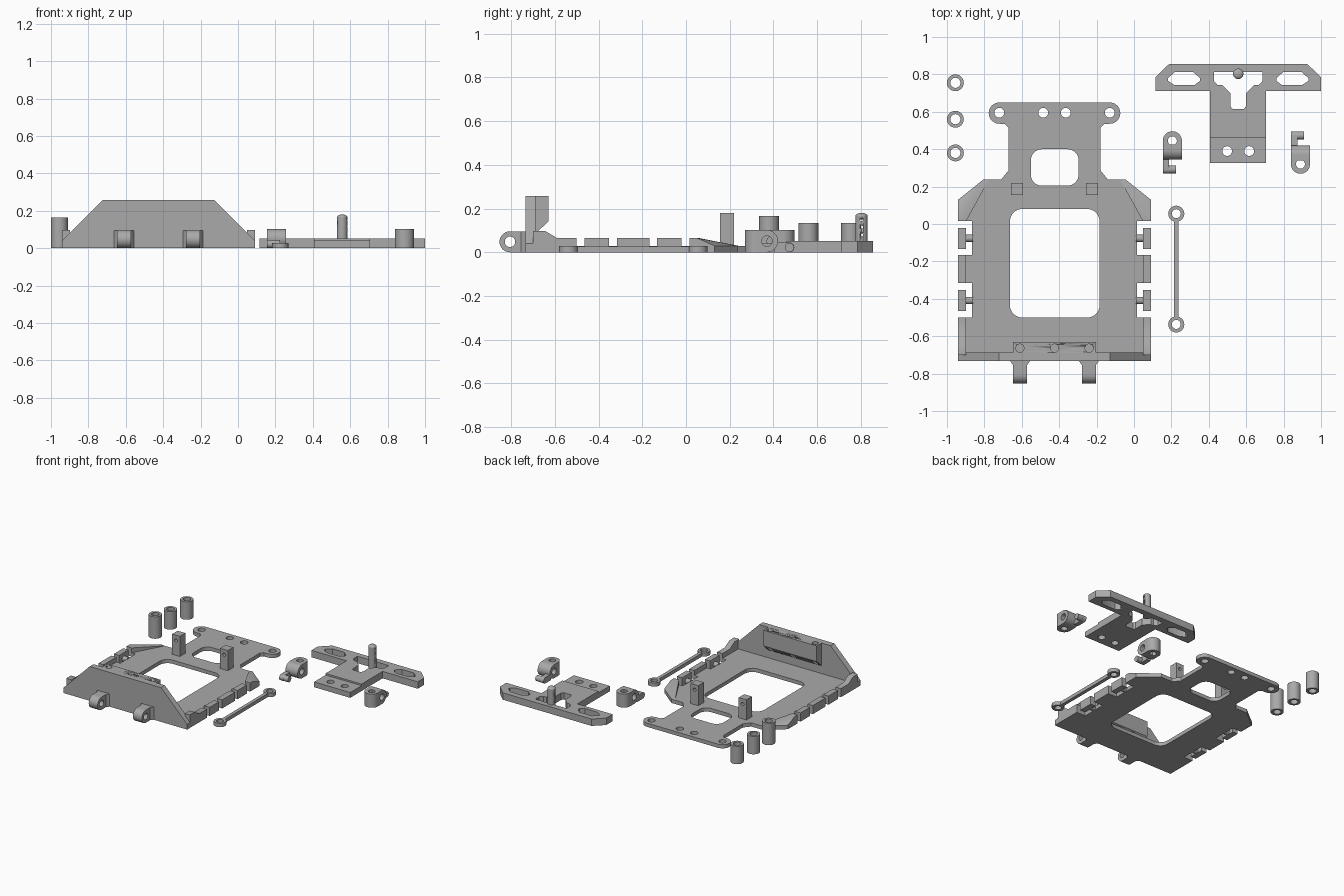
import bpy, bmesh
from math import pi, sin, cos
from mathutils import Vector

if "Cube" in bpy.data.objects:
    bpy.data.objects.remove(bpy.data.objects["Cube"])

grey = bpy.data.materials.new("printed grey")
grey.use_nodes = True
COLOUR = (0.4, 0.4, 0.4, 1)
grey.diffuse_color = COLOUR
grey.node_tree.nodes["Principled BSDF"].inputs["Base Color"].default_value = COLOUR

CX = -0.425  # centre line of the chassis
TX = 0.557   # centre line of the steering plate


def arc(x, y, r, a0, a1, n=12):
    return [(x + r * cos(a0 + (a1 - a0) * i / n), y + r * sin(a0 + (a1 - a0) * i / n))
            for i in range(n + 1)]


def circle(x, y, r):
    return arc(x, y, r, 0, 2 * pi, 32)[:-1]


def rect(x0, x1, y0, y1):
    return [(x0, y0), (x1, y0), (x1, y1), (x0, y1)]


def round_rect(x0, x1, y0, y1, r):
    corners = [(x1 - r, y1 - r), (x0 + r, y1 - r), (x0 + r, y0 + r), (x1 - r, y0 + r)]
    return [p for i, (x, y) in enumerate(corners)
            for p in arc(x, y, r, i * pi / 2, (i + 1) * pi / 2, 8)]


def symmetric(half, cx):
    return [(cx + x, y) for x, y in half] + [(cx - x, y) for x, y in reversed(half)]


def finish(name, bm):
    bmesh.ops.remove_doubles(bm, verts=bm.verts, dist=1e-5)
    bmesh.ops.recalc_face_normals(bm, faces=bm.faces)
    mesh = bpy.data.meshes.new(name)
    bm.to_mesh(mesh)
    bm.free()
    mesh.materials.append(grey)
    obj = bpy.data.objects.new(name, mesh)
    bpy.context.collection.objects.link(obj)
    bpy.ops.object.select_all(action='DESELECT')
    obj.select_set(True)
    bpy.context.view_layer.objects.active = obj
    bpy.ops.object.shade_smooth_by_angle(angle=0.6)
    return obj


def prism(name, loops, lo, hi, axis='Z'):
    """Extrude an outline with optional hole loops along one axis."""
    curve = bpy.data.curves.new(name, 'CURVE')
    curve.dimensions = '2D'
    curve.fill_mode = 'BOTH'
    curve.extrude = (hi - lo) / 2
    for loop in loops:
        spline = curve.splines.new('POLY')
        spline.points.add(len(loop) - 1)
        for point, (u, v) in zip(spline.points, loop):
            point.co = (u, v, 0, 1)
        spline.use_cyclic_u = True
    temp = bpy.data.objects.new(name, curve)
    bpy.context.collection.objects.link(temp)
    mesh = bpy.data.meshes.new_from_object(
        temp.evaluated_get(bpy.context.evaluated_depsgraph_get()))
    bpy.data.objects.remove(temp)
    bpy.data.curves.remove(curve)
    bm = bmesh.new()
    bm.from_mesh(mesh)
    bpy.data.meshes.remove(mesh)
    for v in bm.verts:
        a, b, w = v.co.x, v.co.y, v.co.z + (lo + hi) / 2
        v.co = {'Z': (a, b, w), 'X': (w, a, b), 'Y': (a, w, b)}[axis]
    return finish(name, bm)


def bore(obj, centres, r, lo, hi, axis):
    """Drill round holes through a part."""
    for u, v in centres:
        cutter = prism("drill", [circle(u, v, r)], lo, hi, axis)
        cutter.hide_render = True
        mod = obj.modifiers.new("hole", 'BOOLEAN')
        mod.operation = 'DIFFERENCE'
        mod.solver = 'EXACT'
        mod.object = cutter
        bpy.context.view_layer.objects.active = obj
        bpy.ops.object.modifier_apply(modifier=mod.name)
        bpy.data.objects.remove(cutter)


# Chassis plate with windows and mounting holes
half = [(.515, -.70), (.515, -.50), (.44, -.50), (.44, -.316), (.515, -.316), (.515, -.166),
        (.44, -.166), (.44, .016), (.515, .016), (.515, .13), (.38, .238), (.285, .238),
        (.247, .285), (.247, .515), (.265, .535)]
half += arc(.295, .593, .057, -pi / 2, pi / 2)
holes = [circle(CX + dx, .595, .026) for dx in (-.295, -.06, .06, .295)]
prism("chassis_plate", [symmetric(half, CX), round_rect(-.663, -.184, -.5, .08, .065),
                        round_rect(-.552, -.296, .205, .4, .06)] + holes, 0, .028)

# Side rails, clips, corner ramps, posts and hinge lugs on both sides
for side, s in (("left", 1), ("right", -1)):
    def span(a, b):
        return sorted((CX + s * a, CX + s * b))

    x0, x1 = span(.472, .515)
    prism(side + "_middle_rail", [rect(x0, x1, -.316, -.166)], 0, .065)
    rail = [(-.7, 0), (-.5, 0), (-.5, .065), (-.59, .065), (-.645, .098), (-.7, .098)]
    prism(side + "_front_rail", [rail], x0, x1, 'X')
    for y in (-.077, -.409):
        prism(side + "_clip", [rect(x0, x1, y - .056, y + .056)], 0, .065)
        prism(side + "_clip_stem", [circle(y, .02, .02)], *span(.435, .475), 'X')
    bm = bmesh.new()
    for dx, y, z in [(.515, .016, .02), (.472, .016, .02), (.515, .13, .02), (.38, .238, .02),
                     (.35, .238, .02), (.515, .016, .065), (.472, .016, .065),
                     (.515, .05, .065), (.472, .06, .065), (.515, .13, .03),
                     (.38, .238, .03), (.35, .238, .028)]:
        bm.verts.new((CX + s * dx, y, z))
    bmesh.ops.convex_hull(bm, input=bm.verts)
    finish(side + "_corner_ramp", bm)

    px = CX + s * .2
    prism(side + "_post", [rect(px - .032, px + .032, 0, .18), circle(px, .14, .012)],
          .155, .22, 'Y')
    lx = CX + s * .184
    lug = [(-.72, 0)] + [(-.72, .096)] + arc(-.805, .048, .048, pi / 2, 3 * pi / 2, 16)
    prism(side + "_hinge_lug", [lug, circle(-.805, .048, .024)], lx - .037, lx + .037, 'X')
    flare = [(lx - .053, -.72), (lx - .053, -.733), (lx - .037, -.755),
             (lx + .037, -.755), (lx + .053, -.733), (lx + .053, -.72)]
    prism(side + "_lug_flare", [flare], 0, .096)

# Front wall with drilled ledge behind its top edge
prism("front_wall", [symmetric([(.515, 0), (.515, .04), (.297, .258)], CX)], -.733, -.688, 'Y')
ledge = prism("wall_ledge", [[(-.69, .085), (-.63, .14), (-.63, .258), (-.69, .258)]],
              CX - .222, CX + .222, 'X')
bore(ledge, [(CX + dx, -.664) for dx in (-.185, 0, .185)], .022, 0, .4, 'Z')

# Loose spacers
for y, h in ((.755, .135), (.56, .135), (.38, .165)):
    prism("spacer", [circle(-.955, y, .045), circle(-.955, y, .027)], 0, h)

# Link rod with an eye at each end
for y in (.055, -.537):
    prism("link_eye", [circle(.226, y, .043), circle(.226, y, .024)], 0, .028)
prism("link_bar", [rect(.213, .239, -.498, .016)], 0, .026)

# Steering plate with slots
half = [(.15, .46), (.15, .71), (.443, .71), (.443, .785), (.37, .855)]
slot = [(.205, .78), (.24, .812), (.34, .812), (.375, .78), (.375, .765), (.34, .742),
        (.235, .742), (.205, .765)]
centre = [(.03, .615), (.042, .63), (.042, .70), (.085, .742), (.11, .742), (.13, .765),
          (.13, .812)]
prism("steering_plate", [symmetric(half, TX), symmetric(centre, TX),
                         [(TX + x, y) for x, y in slot], [(TX - x, y) for x, y in slot]], 0, .052)
prism("steering_tongue", [rect(TX - .15, TX + .15, .325, .46)] +
      [circle(TX + s * .059, .39, .026) for s in (-1, 1)], 0, .04)

# Drilled pivot pin with a rounded tip
pin = prism("pivot_pin", [circle(TX, .803, .028)], 0, .165)
bore(pin, [(.803, z) for z in (.08, .115, .15)], .007, TX - .1, TX + .1, 'X')
bm = bmesh.new()
bmesh.ops.create_uvsphere(bm, u_segments=32, v_segments=12, radius=.028)
for v in bm.verts:
    v.co = Vector((TX, .803, .165)) + Vector((v.co.x, v.co.y, v.co.z * .55))
finish("pin_tip", bm)

# Steering knuckles: round body, cross barrel, arm and peg
for side, kx, ky, s in (("right", .205, .445, -1), ("left", .89, .32, 1)):
    body = [(kx + u, ky + s * v) for u, v in
            [(-.051, .022), (.051, .022)] + arc(0, 0, .051, 0, -pi, 20)]
    prism(side + "_knuckle", [body, circle(kx, ky, .024)], 0, .102)
    barrel = [(.02, .102), (.02, 0)] + arc(.05, .051, .051, -pi / 2, pi / 2, 20)
    prism(side + "_knuckle_barrel", [[(ky + s * v, z) for v, z in barrel],
                                     circle(ky + s * .05, .051, .024)], kx - .051, kx + .051, 'X')
    arm = [(.085, .045), (.085, 0)] + arc(.153, .0225, .0225, -pi / 2, pi / 2)
    prism(side + "_knuckle_arm", [[(ky + s * v, z) for v, z in arm]],
          kx - .051, kx - .017, 'X')
    prism(side + "_knuckle_peg", [circle(ky + s * .153, .0225, .021)], kx - .02, kx + .02, 'X')
